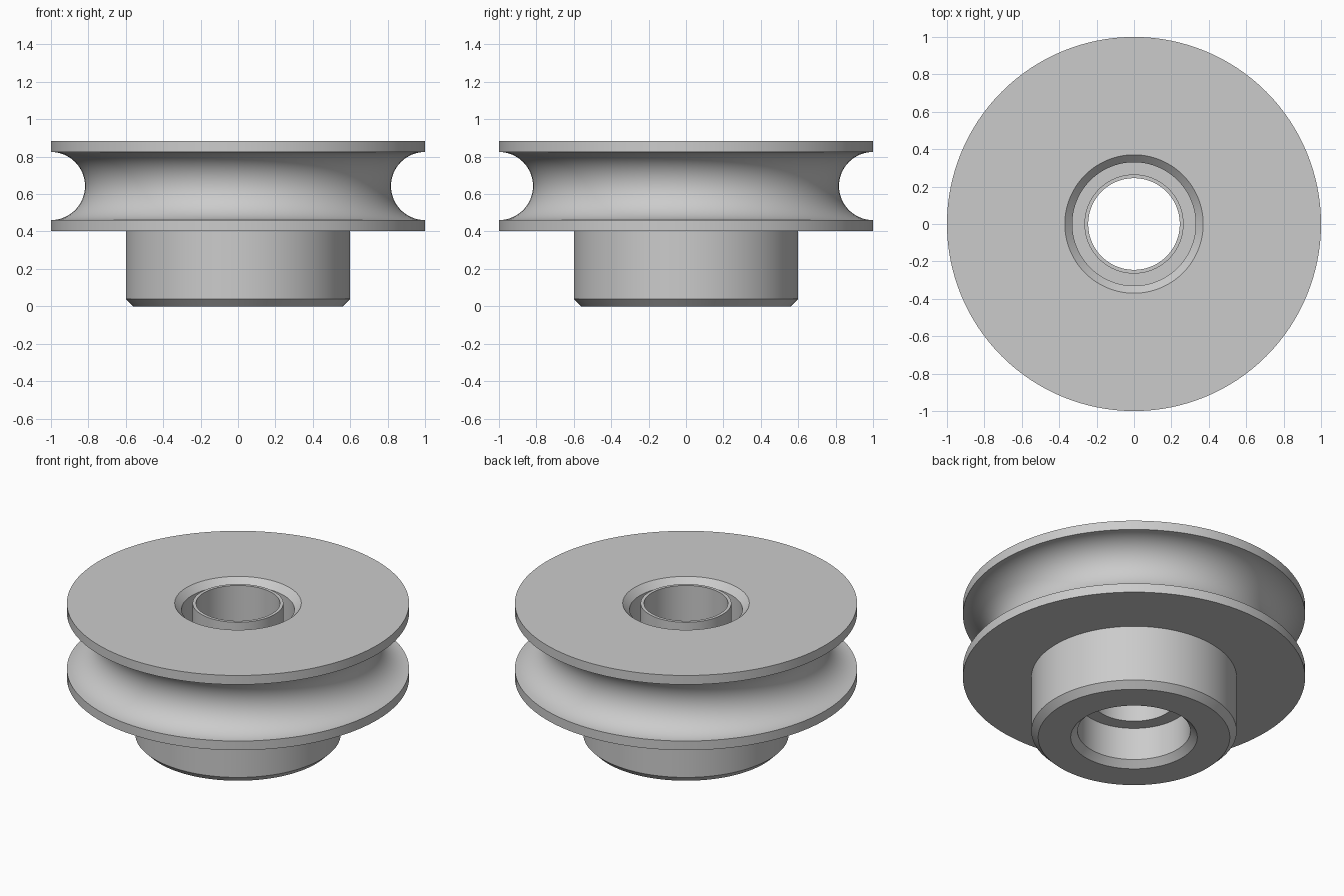
import bpy, bmesh, math

cube = bpy.data.objects.get("Cube")
if cube:
    bpy.data.objects.remove(cube, do_unlink=True)

SEGMENTS = 128

grey = bpy.data.materials.new("plain grey")
grey.use_nodes = True
grey.diffuse_color = (0.6, 0.6, 0.6, 1)
grey.node_tree.nodes["Principled BSDF"].inputs["Base Color"].default_value = (0.6, 0.6, 0.6, 1)


def lathe(name, profile):
    """Spin a closed (radius, height) profile about the z axis."""
    bm = bmesh.new()
    verts = [bm.verts.new((r, 0, z)) for r, z in profile]
    edges = [bm.edges.new((v, verts[i - 1])) for i, v in enumerate(verts)]
    bmesh.ops.spin(bm, geom=verts + edges, cent=(0, 0, 0), axis=(0, 0, 1),
                   angle=math.tau, steps=SEGMENTS, use_duplicate=False)
    bmesh.ops.remove_doubles(bm, verts=bm.verts, dist=0.0001)
    bmesh.ops.recalc_face_normals(bm, faces=bm.faces)
    mesh = bpy.data.meshes.new(name)
    bm.to_mesh(mesh)
    bm.free()
    mesh.materials.append(grey)
    obj = bpy.data.objects.new(name, mesh)
    bpy.context.collection.objects.link(obj)
    bpy.ops.object.select_all(action='DESELECT')
    obj.select_set(True)
    bpy.context.view_layer.objects.active = obj
    bpy.ops.object.shade_smooth_by_angle(angle=math.radians(30))
    return obj


TOP, FLANGE, BORE, CHAMFER = 0.884, 0.402, 0.33, 0.04
GROOVE, GROOVE_Z = 0.182, 0.643

# Half-round rope groove cut into the rim
groove = []
for i in range(33):
    a = math.pi * i / 32
    groove.append((1 - GROOVE * math.sin(a), GROOVE_Z - GROOVE * math.cos(a)))

# Wheel with hub below and chamfered bore
lathe("pulley_wheel", [
    (BORE + CHAMFER, 0), (0.6 - CHAMFER, 0), (0.6, CHAMFER), (0.6, FLANGE),
    (1, FLANGE), *groove, (1, TOP),
    (BORE + CHAMFER, TOP), (BORE, TOP - CHAMFER), (BORE, CHAMFER)])

# Thin sleeve standing on a flange inside the bore
lathe("bore_sleeve", [
    (0.245, 0.25), (BORE, 0.25), (BORE, 0.27), (0.265, 0.27),
    (0.265, TOP), (0.245, TOP)])
